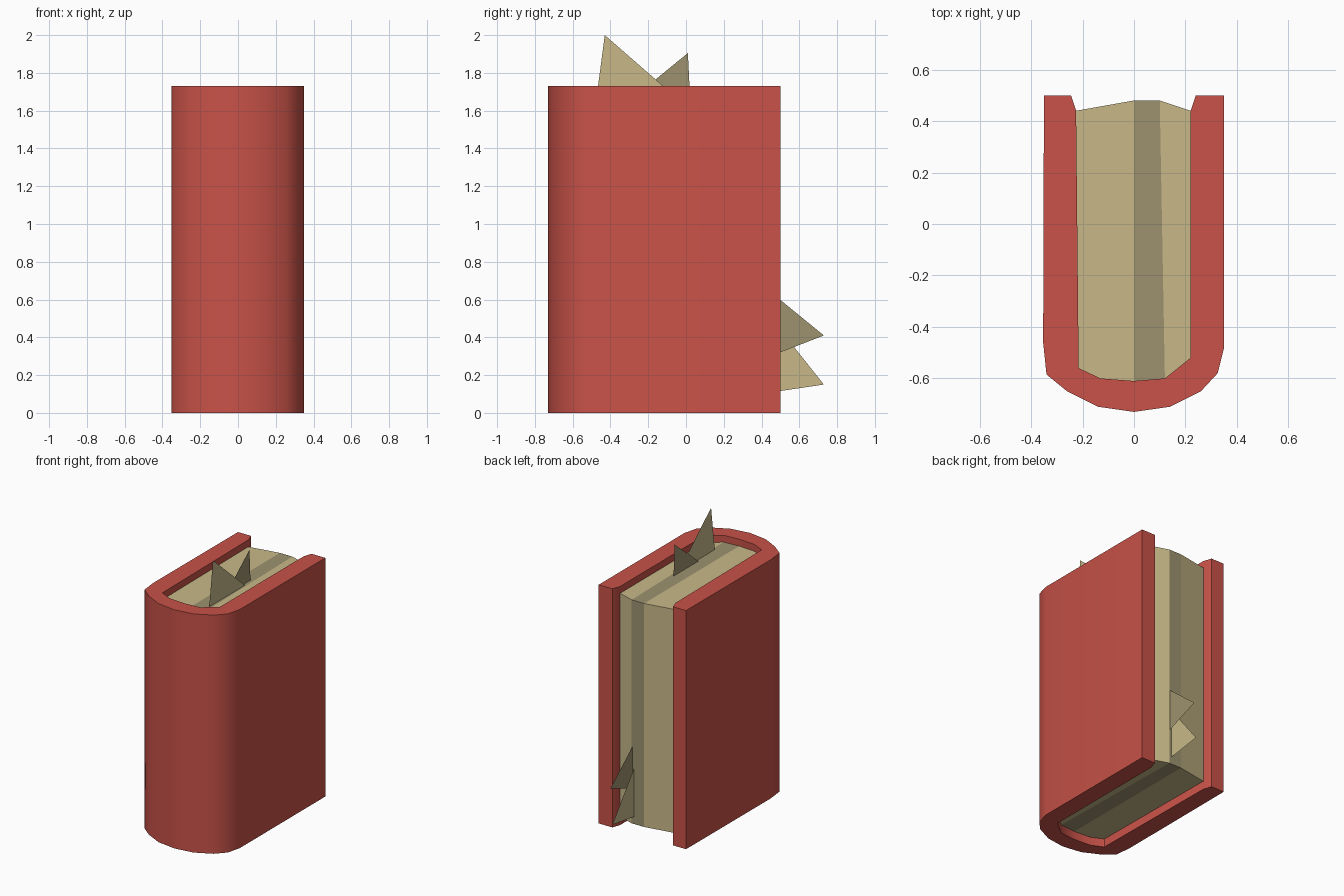
import bpy, bmesh
from mathutils import Vector
from math import radians

if "Cube" in bpy.data.objects:
    bpy.data.objects.remove(bpy.data.objects["Cube"])


def material(name, rgb):
    m = bpy.data.materials.new(name)
    m.diffuse_color = (*rgb, 1)
    m.use_nodes = True
    m.node_tree.nodes["Principled BSDF"].inputs["Base Color"].default_value = m.diffuse_color
    return m


RED = material("red_cover", (0.58, 0.085, 0.065))
PAPER = material("paper", (0.58, 0.485, 0.25))
DARK = material("dark_paper", (0.34, 0.29, 0.16))


def finish(name, bm, *mats):
    mesh = bpy.data.meshes.new(name)
    bm.to_mesh(mesh)
    bm.free()
    for m in mats:
        mesh.materials.append(m)
    ob = bpy.data.objects.new(name, mesh)
    bpy.context.collection.objects.link(ob)
    return ob


def prism(profile, z0, z1):
    bm = bmesh.new()
    base = bm.faces.new([bm.verts.new((x, y, z0)) for x, y in profile])
    top = bmesh.ops.extrude_face_region(bm, geom=[base], use_keep_orig=True)["geom"]
    bmesh.ops.translate(bm, vec=(0, 0, z1 - z0),
                        verts=[v for v in top if isinstance(v, bmesh.types.BMVert)])
    bmesh.ops.recalc_face_normals(bm, faces=bm.faces[:])
    return bm


# Cover: U-shaped wrap with a rounded spine
outer = [(-0.35, 0.5), (-0.353, -0.46), (-0.34, -0.585), (-0.26, -0.65), (-0.14, -0.71),
         (0, -0.73), (0.14, -0.71), (0.26, -0.65), (0.325, -0.58), (0.35, -0.48), (0.35, 0.5)]
inner = [(0.22, 0.44), (0.22, -0.52), (0.12, -0.6), (0, -0.61), (-0.13, -0.6),
         (-0.215, -0.56), (-0.225, 0.44)]
cover = finish("cover", prism(outer + [(0.24, 0.5)] + inner + [(-0.245, 0.5)], 0, 1.73), RED)
bpy.context.view_layer.objects.active = cover
cover.select_set(True)
bpy.ops.object.shade_smooth_by_angle(angle=radians(50))

# Page block: fills the cover, slightly recessed, with a darker band of pages
bm = prism(inner + [(0, 0.48), (0.10, 0.48)], 0.06, 1.68)
for point, normal in (((0, 0, 0), (1, 0, 0)), ((0.10, 0.48, 0), (1.08, 0.02, 0))):
    bmesh.ops.bisect_plane(bm, geom=bm.verts[:] + bm.edges[:] + bm.faces[:], dist=0.001,
                           plane_co=point, plane_no=Vector(normal).normalized())
for f in bm.faces:
    if 0.001 < f.calc_center_median().x < 0.12:
        f.material_index = 1
finish("pages", bm, PAPER, DARK)

# Loose page corners: flat triangles poking out of the top and the fore edge
scraps = [
    ("top_scrap_light", PAPER, 0.10, [(-0.475, 1.66), (-0.43, 2.0), (-0.04, 1.66)]),
    ("top_scrap_dark", DARK, 0.085, [(-0.29, 1.66), (0.01, 1.905), (0.022, 1.66)]),
    ("edge_scrap_light", PAPER, 0.08, [(0.46, 0.11), (0.73, 0.15), (0.46, 0.49)]),
    ("edge_scrap_dark", DARK, 0.095, [(0.46, 0.305), (0.73, 0.41), (0.46, 0.63)]),
]
for name, mat, x, pts in scraps:
    bm = bmesh.new()
    bm.faces.new([bm.verts.new((x, y, z)) for y, z in pts])
    finish(name, bm, mat)
